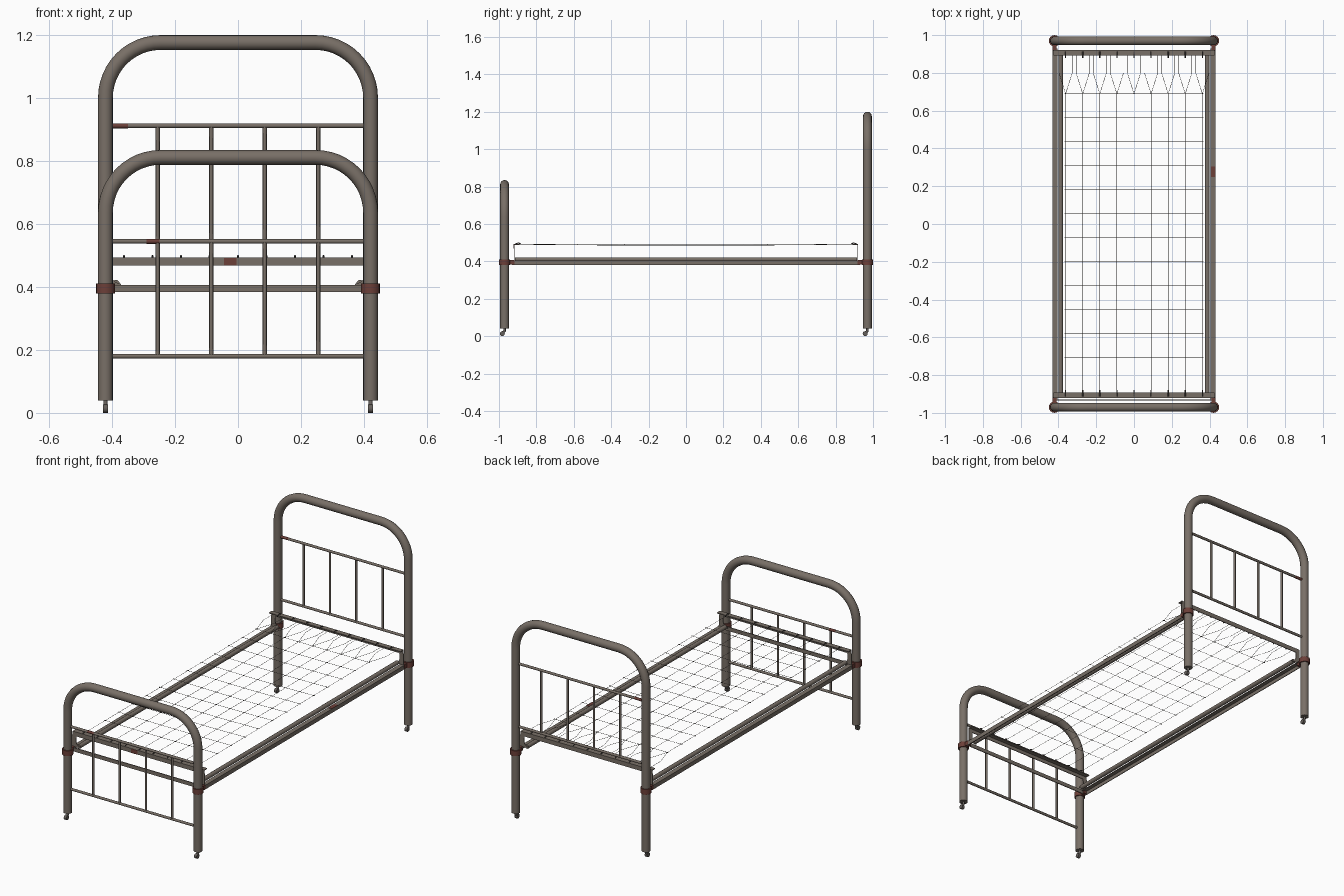
import bpy, bmesh, math
from mathutils import Vector

cube = bpy.data.objects.get("Cube")
if cube:
    bpy.data.objects.remove(cube, do_unlink=True)


def material(name, rgb):
    m = bpy.data.materials.new(name)
    m.use_nodes = True
    m.diffuse_color = (*rgb, 1)
    node = next(n for n in m.node_tree.nodes if n.type == 'BSDF_PRINCIPLED')
    node.inputs["Base Color"].default_value = (*rgb, 1)
    node.inputs["Roughness"].default_value = 0.7
    return m


PAINT = material("taupe paint", (0.19, 0.16, 0.135))
RUST = material("red rust", (0.15, 0.05, 0.04))
WIRE = material("dark wire", (0.07, 0.06, 0.055))
CASTOR = material("castor metal", (0.13, 0.115, 0.105))


def tubes(name, paths, radius, mat, sides=12):
    """Round tubes swept along one or more point paths, as one mesh."""
    cu = bpy.data.curves.new(name, 'CURVE')
    cu.dimensions = '3D'
    cu.bevel_depth = radius
    cu.bevel_resolution = max(0, sides // 2 - 2)
    cu.use_fill_caps = True
    for pts in paths:
        sp = cu.splines.new('POLY')
        sp.points.add(len(pts) - 1)
        for p, co in zip(sp.points, pts):
            p.co = (*co, 1)
    tmp = bpy.data.objects.new(name + "_path", cu)
    bpy.context.collection.objects.link(tmp)
    deps = bpy.context.evaluated_depsgraph_get()
    me = bpy.data.meshes.new_from_object(tmp.evaluated_get(deps))
    bpy.data.objects.remove(tmp, do_unlink=True)
    bpy.data.curves.remove(cu)
    return finish(name, me, mat, True)


def finish(name, me, mat, smooth=False):
    me.name = name
    me.materials.clear()
    me.materials.append(mat)
    ob = bpy.data.objects.new(name, me)
    bpy.context.collection.objects.link(ob)
    if smooth:
        bpy.ops.object.select_all(action='DESELECT')
        ob.select_set(True)
        bpy.context.view_layer.objects.active = ob
        bpy.ops.object.shade_smooth_by_angle(angle=math.radians(50))
    return ob


def box(name, lo, hi, mat):
    bm = bmesh.new()
    bmesh.ops.create_cube(bm, size=1)
    lo, hi = Vector(lo), Vector(hi)
    for v in bm.verts:
        v.co = (lo + hi) / 2 + v.co * (hi - lo)
    me = bpy.data.meshes.new(name)
    bm.to_mesh(me)
    bm.free()
    return finish(name, me, mat)


def plate(name, outline, y, thick, mat):
    """Flat sheet with an x-z outline, standing at y."""
    bm = bmesh.new()
    face = bm.faces.new([bm.verts.new((x, y, z)) for x, z in outline])
    ext = bmesh.ops.extrude_face_region(bm, geom=[face])["geom"]
    bmesh.ops.translate(bm, vec=(0, thick, 0),
                        verts=[g for g in ext if isinstance(g, bmesh.types.BMVert)])
    bmesh.ops.recalc_face_normals(bm, faces=bm.faces)
    me = bpy.data.meshes.new(name)
    bm.to_mesh(me)
    bm.free()
    return finish(name, me, mat)


LEG_X, END_Y, R, BEND = 0.421, 0.97, 0.0235, 0.175


def hoop(top):
    """Path of a bent end frame, from one foot over the top to the other."""
    pts = [(LEG_X, 0.04)]
    for i in range(13):
        a = math.radians(90 * i / 12)
        pts.append((LEG_X - BEND + BEND * math.cos(a), top - R - BEND + BEND * math.sin(a)))
    return pts + [(-x, z) for x, z in reversed(pts)]


# End frames: hoop, two rails and four spindles each
for label, s, top, upper, lower in (("headboard", 1, 1.2, 0.912, 0.545),
                                    ("footboard", -1, 0.835, 0.545, 0.18)):
    y = s * END_Y
    tubes(label + "_hoop", [[(x, y, z) for x, z in hoop(top)]], R, PAINT, 16)
    tubes(label + "_rails", [[(-LEG_X, y, z), (LEG_X, y, z)] for z in (upper, lower)],
          0.0075, PAINT, 8)
    tubes(label + "_spindles", [[(x, y, lower), (x, y, upper)]
                                for x in (-0.255, -0.085, 0.085, 0.255)], 0.0065, PAINT, 8)

    # Raised angle iron holding the spring mesh
    e = s * 0.916
    box(label + "_spring_flange", (-0.425, min(e, e - s * 0.025), 0.488),
        (0.425, max(e, e - s * 0.025), 0.493), PAINT)
    box(label + "_spring_web", (-0.425, min(e, e + s * 0.004), 0.468),
        (0.425, max(e, e + s * 0.004), 0.493), PAINT)

    for side, m in (("left", 1), ("right", -1)):
        tag = f"{label}_{side}_"
        # Curved gusset between side rail and spring angle
        curve = [(0.372 + 0.03 * math.sin(a), 0.44 - 0.03 * math.cos(a))
                 for a in (math.radians(18 * i) for i in range(6))]
        outline = [(0.428, 0.405), (0.372, 0.405)] + curve + [(0.40, 0.47), (0.428, 0.47)]
        plate(tag + "gusset", [(m * x, z) for x, z in outline], e, s * 0.004, PAINT)

        # Clamp collar with a lug reaching the side rail
        tubes(tag + "collar", [[(m * LEG_X, y, 0.38), (m * LEG_X, y, 0.411)]], 0.03, RUST, 16)
        inner = s * 0.918
        box(tag + "clamp_lug", (m * LEG_X - 0.011, min(y, inner), 0.384),
            (m * LEG_X + 0.011, max(y, inner), 0.407), RUST)

        # Castor: stem, fork and wheel
        cx, cy = m * LEG_X, y - 0.012
        tubes(tag + "castor_stem", [[(cx, y, 0.05), (cx, y, 0.028), (cx, cy, 0.014)]],
              0.007, CASTOR, 8)
        tubes(tag + "castor_wheel", [[(cx - 0.008, cy, 0.0135), (cx + 0.008, cy, 0.0135)]],
              0.0135, CASTOR, 12)

# Foot cross rail
box("foot_cross_rail", (-0.42, -0.934, 0.384), (0.42, -0.929, 0.406), PAINT)

# Side rails: outer angle iron and inner spring tube
for side, m in (("left", 1), ("right", -1)):
    xs = sorted((m * 0.404, m * 0.431))
    web = sorted((m * 0.427, m * 0.431))
    box(side + "_rail_flange", (xs[0], -0.93, 0.400), (xs[1], 0.93, 0.404), PAINT)
    box(side + "_rail_web", (web[0], -0.93, 0.380), (web[1], 0.93, 0.404), PAINT)
    tubes(side + "_spring_tube", [[(m * 0.388, -0.915, 0.41), (m * 0.388, 0.915, 0.41)]],
          0.0125, PAINT, 10)

# Rusty patches as thin plates
box("rust_foot_angle", (-0.045, -0.922, 0.468), (-0.005, -0.92, 0.492), RUST)
box("rust_side_rail", (0.408, 0.25, 0.404), (0.432, 0.305, 0.406), RUST)
tubes("rust_foot_rail", [[(-0.29, -END_Y, 0.545), (-0.25, -END_Y, 0.545)]], 0.008, RUST, 8)
tubes("rust_head_rail", [[(-0.40, END_Y, 0.912), (-0.35, END_Y, 0.912)]], 0.008, RUST, 8)

# Spring mesh: slightly sagging wire grid with hooks at both ends
STEP_X, STEP_Y, TOP_Z = 0.0905, 0.127, 0.491
cols = [STEP_X * i for i in range(-4, 5)]
rows = [-0.708 + STEP_Y * j for j in range(12)]


def sag(x, y):
    return TOP_Z - 0.005 * math.cos(x * 4) * math.cos(y * 1.6)


wires = [[(x, y, sag(x, y)) for x in cols] for y in rows]
wires += [[(x, y, sag(x, y)) for y in rows] for x in cols]
for x in cols:
    wires.append([(x, -0.90, TOP_Z), (x, rows[0], sag(x, rows[0]))])
    for d in (-0.035, 0.035):
        wires.append([(x, rows[-1], sag(x, rows[-1])), (x + d, 0.80, TOP_Z), (x + d, 0.90, TOP_Z)])
tubes("spring_mesh", wires, 0.001, WIRE, 4)

# Small joining rings at the wire crossings
rings = []
for x in cols:
    for y in rows:
        z = sag(x, y)
        rings.append([(x - 0.007, y, z), (x + 0.007, y, z)])
tubes("spring_links", rings, 0.0018, WIRE, 4)

# Coil hooks along the spring angles
hooks = [[(x, s * 0.912, 0.494), (x, s * 0.895, 0.499), (x, s * 0.88, 0.491)]
         for s in (-1, 1) for x in cols]
tubes("spring_hooks", hooks, 0.003, WIRE, 6)
